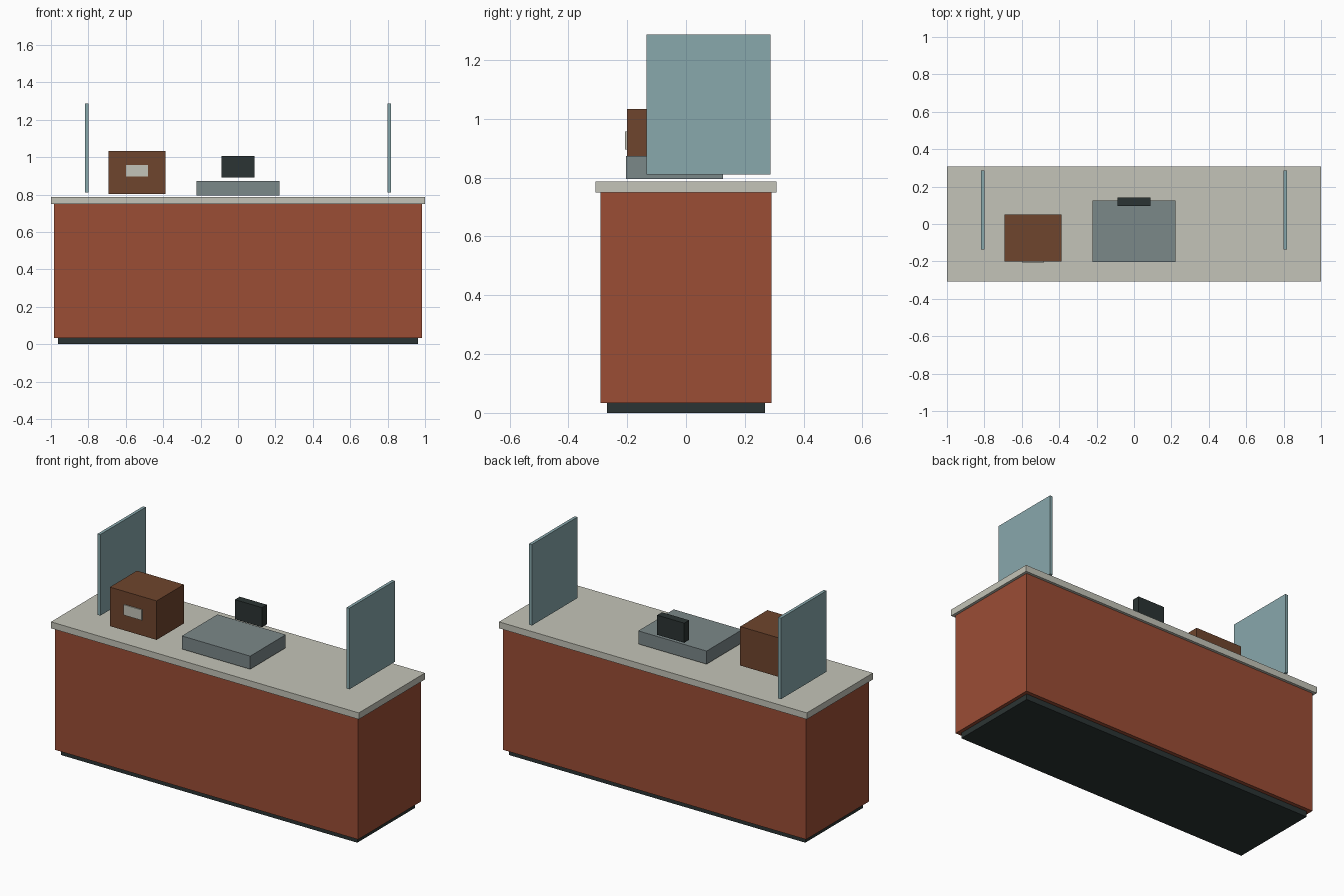
import bpy

if "Cube" in bpy.data.objects:
    bpy.data.objects.remove(bpy.data.objects["Cube"])


def srgb(r, g, b):
    def lin(c):
        c /= 255
        return c / 12.92 if c <= 0.04045 else ((c + 0.055) / 1.055) ** 2.4
    return (lin(r), lin(g), lin(b), 1.0)


def material(name, rgb):
    m = bpy.data.materials.new(name)
    m.diffuse_color = srgb(*rgb)
    m.use_nodes = True
    m.node_tree.nodes["Principled BSDF"].inputs["Base Color"].default_value = m.diffuse_color
    return m


brick = material("brick_red", (155, 77, 53))
stone = material("pale_stone", (196, 196, 184))
dark = material("dark_charcoal", (43, 52, 51))
glass = material("pale_blue_glass", (136, 168, 172))
wood = material("brown_wood", (111, 69, 45))
metal = material("grey_metal", (123, 136, 137))


def box(name, mat, x, y, z):
    """Box from (min, max) ranges on each axis."""
    ranges = (x, y, z)
    bpy.ops.mesh.primitive_cube_add(size=1, location=[(a + b) / 2 for a, b in ranges])
    ob = bpy.context.object
    ob.name = name
    ob.scale = [b - a for a, b in ranges]
    bpy.ops.object.transform_apply(location=False, rotation=False, scale=True)
    ob.data.materials.append(mat)
    return ob


# Counter
box("plinth", dark, (-0.963, 0.963), (-0.268, 0.268), (0, 0.033))
box("counter_body", brick, (-0.984, 0.984), (-0.291, 0.291), (0.033, 0.749))
box("countertop", stone, (-1, 1), (-0.307, 0.307), (0.749, 0.787))

# Side screens
for side, sx in (("left", -1), ("right", 1)):
    box(side + "_glass_panel", glass, sorted((sx * 0.80, sx * 0.818)),
        (-0.135, 0.287), (0.811, 1.287))

# Wooden box with label
box("wooden_box", wood, (-0.692, -0.388), (-0.201, 0.051), (0.804, 1.033))
box("box_label", stone, (-0.60, -0.481), (-0.207, -0.200), (0.896, 0.957))

# Till and display
box("till_base", metal, (-0.222, 0.222), (-0.204, 0.126), (0.796, 0.873))
box("till_display", dark, (-0.088, 0.088), (0.097, 0.142), (0.892, 1.007))
